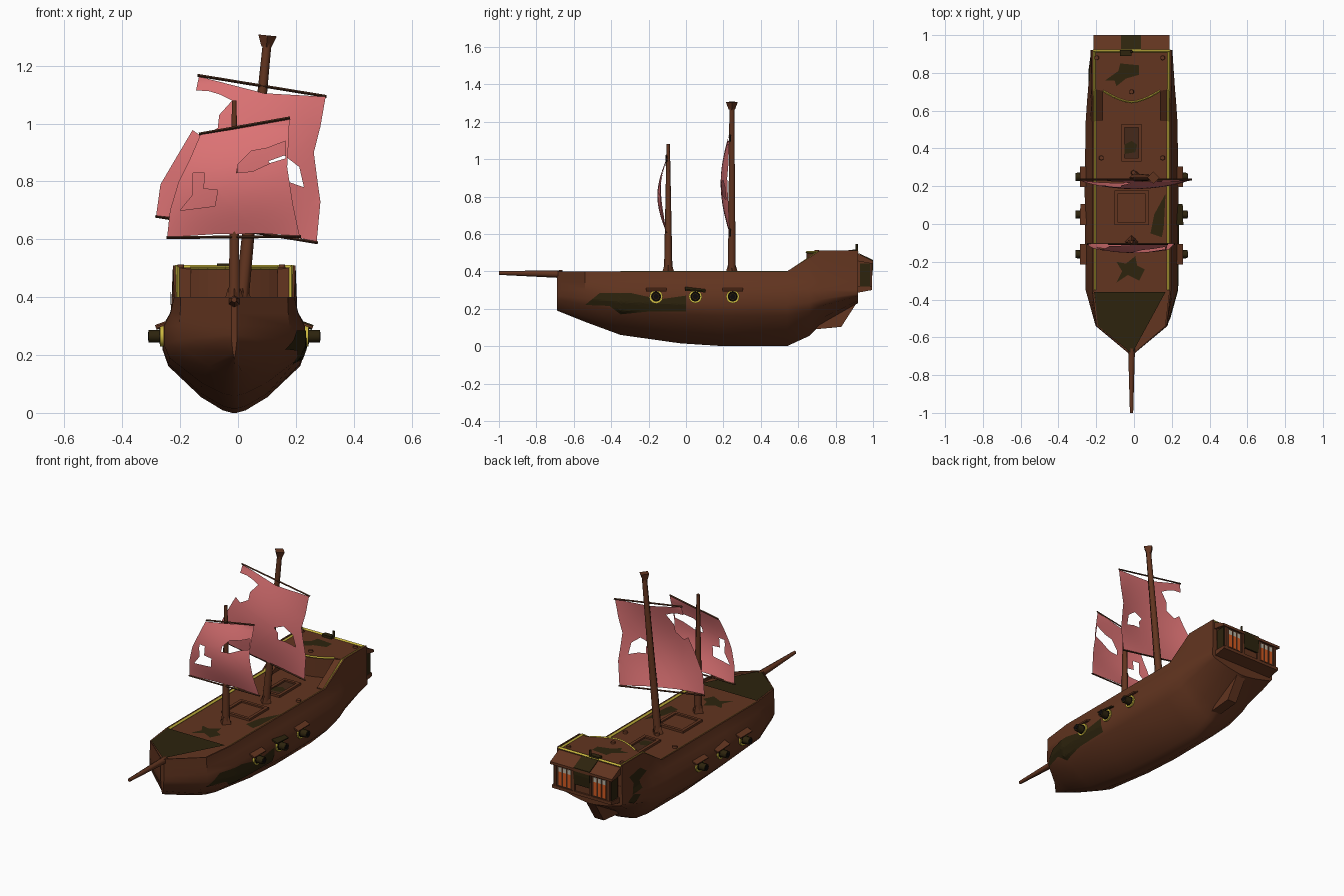
import bpy, bmesh, math
from mathutils import Vector
from mathutils.bvhtree import BVHTree

if "Cube" in bpy.data.objects:
    bpy.data.objects.remove(bpy.data.objects["Cube"])

CX = -0.013            # hull centre line


def mat(name, r, g, b):
    m = bpy.data.materials.new(name)
    m.diffuse_color = (r, g, b, 1)
    m.use_nodes = True
    m.node_tree.nodes["Principled BSDF"].inputs["Base Color"].default_value = m.diffuse_color
    return m


WOOD = mat("brown wood", .122, .035, .014)
DARK = mat("dark wood", .060, .022, .010)
OLIVE = mat("dark olive", .026, .017, .004)
PINK = mat("faded red cloth", .74, .175, .18)
GOLD = mat("gold trim", .60, .48, .05)
BLACK = mat("black", .004, .003, .003)
GLOW = mat("orange glow", .65, .10, .015)
PALE = mat("pale glass", .50, .45, .36)


def finish(bm, name, m, smooth=0, shift=True):
    bmesh.ops.recalc_face_normals(bm, faces=bm.faces)
    me = bpy.data.meshes.new(name)
    bm.to_mesh(me)
    bm.free()
    me.materials.append(m)
    ob = bpy.data.objects.new(name, me)
    bpy.context.collection.objects.link(ob)
    if shift:
        ob.location.x = CX
    if smooth:
        bpy.ops.object.select_all(action='DESELECT')
        ob.select_set(True)
        bpy.context.view_layer.objects.active = ob
        bpy.ops.object.shade_smooth_by_angle(angle=math.radians(smooth))
    return ob


def box_into(bm, c, s):
    v = bmesh.ops.create_cube(bm, size=1)['verts']
    bmesh.ops.scale(bm, vec=s, verts=v)
    bmesh.ops.translate(bm, vec=c, verts=v)


def box(name, c, s, m):
    bm = bmesh.new()
    box_into(bm, c, s)
    return finish(bm, name, m)


def tube_into(bm, p, q, r1, r2, n=8):
    p, q = Vector(p), Vector(q)
    v = bmesh.ops.create_cone(bm, cap_ends=True, segments=n, radius1=r1, radius2=r2,
                              depth=(q - p).length)['verts']
    bmesh.ops.rotate(bm, verts=v, matrix=(q - p).to_track_quat('Z', 'Y').to_matrix())
    bmesh.ops.translate(bm, vec=(p + q) / 2, verts=v)


def tube(name, p, q, r1, r2, m, n=8, shift=True):
    bm = bmesh.new()
    tube_into(bm, p, q, r1, r2, n)
    return finish(bm, name, m, 0 if n < 5 else 65, shift)


def push(bm, f, vec):
    r = bmesh.ops.extrude_face_region(bm, geom=[f])['geom']
    bmesh.ops.translate(bm, vec=vec, verts=[g for g in r if isinstance(g, bmesh.types.BMVert)])


def prism(name, pts, x0, x1, m):
    """Side profile (y, z) pushed across x."""
    bm = bmesh.new()
    push(bm, bm.faces.new([bm.verts.new((x0, y, z)) for y, z in pts]), (x1 - x0, 0, 0))
    return finish(bm, name, m)


def filled(loops, cuts):
    """Filled 2D outline with holes, refined; plane coordinates are in x, y."""
    bm = bmesh.new()
    for lp in loops:
        vs = [bm.verts.new((a, b, 0)) for a, b in lp]
        for i in range(len(vs)):
            bm.edges.new((vs[i - 1], vs[i]))
    bmesh.ops.triangle_fill(bm, edges=bm.edges[:], use_beauty=True, normal=(0, 0, 1))
    bmesh.ops.subdivide_edges(bm, edges=bm.edges[:], cuts=cuts, use_grid_fill=True)
    return bm


# Hull: lofted sections (y, half width on top, half width of bulge, keel z, top z)
stations = [(-.69, .010, .010, .19, .40), (-.54, .185, .19, .13, .40), (-.35, .208, .243, .06, .40),
            (-.03, .208, .247, .015, .40), (.2, .208, .248, 0, .40), (.54, .208, .243, 0, .40),
            (.66, .21, .235, .055, .475), (.715, .212, .23, .11, .51), (.92, .212, .216, .23, .51)]
bm = bmesh.new()
rings = []
for y, t, b, k, top in stations:
    h = .30 - k
    half = [(max(t - .008, .003), .385), (max(t - .008, .003), top), (t, top), (t + .35 * (b - t), .345),
            (b, .30), (b, k + .73 * h), (.92 * b, k + .54 * h), (.46 * b, k + .18 * h),
            (.16 * b, k + .03 * h), (.03 * b, k)]
    pts = half + [(-x, z) for x, z in reversed(half)]
    rings.append([bm.verts.new((x, y, z)) for x, z in pts])
for a, b in zip(rings, rings[1:]):
    for i in range(len(a)):
        bm.faces.new((a[i - 1], a[i], b[i], b[i - 1]))
bm.faces.new(rings[0])
bm.faces.new(rings[-1])
tree = BVHTree.FromBMesh(bm)
finish(bm, "hull", WOOD, 38)

# Quarterdeck with a curved front, side ramps, rudder
front = [(x, .645 + .06 * (abs(x) / .15) ** 1.6) for x in [-.15 + .03 * i for i in range(11)]]
bm = bmesh.new()
push(bm, bm.faces.new([bm.verts.new((x, y, .38)) for x, y in
                       [(-.205, .919), (-.205, .715)] + front + [(.205, .715), (.205, .919)]]), (0, 0, .123))
finish(bm, "quarterdeck", WOOD)
for s in (-1, 1):
    prism("side_ramp", [(.545, .38), (.545, .39), (.715, .503), (.715, .38)], s * .15, s * .204, WOOD)
prism("rudder", [(.69, .09), (.83, .103), (.915, .235), (.70, .26)], -.03, .03, WOOD)

# Gold trim just inside the rails and along the quarterdeck front
bm = bmesh.new()
path = [(-.35, .392), (.545, .392), (.71, .502), (.915, .502)]
for s in (-1, 1):
    for (y0, z0), (y1, z1) in zip(path, path[1:]):
        tube_into(bm, (s * .198, y0, z0), (s * .198, y1, z1), .009, .009, 4)
tube_into(bm, (-.205, .915, .503), (.205, .915, .503), .008, .008, 4)
for p, q in zip(front, front[1:]):
    tube_into(bm, (*p, .502), (*q, .502), .006, .006, 4)
finish(bm, "gold_trim", GOLD)


# Olive weathering patches draped on the hull and decks
def patch(name, pts, to3d, direction, drape=True):
    bm = filled([pts], 7 if drape else 0)
    d = Vector(direction)
    for v in bm.verts:
        p = Vector(to3d(v.co.x, v.co.y))
        hit = tree.ray_cast(p, d)[0] if drape else None
        v.co = (hit if hit else p) - d * .004
    finish(bm, name, OLIVE)


patch("bow_side_patch", [(-.46, .285), (-.54, .22), (-.41, .215), (-.35, .17), (-.2, .185), (0, .185),
                         (0, .27), (-.14, .25), (-.3, .285)], lambda y, z: (1, y, z), (-1, 0, 0))
port = (lambda y, z: (-1, y, z), (1, 0, 0))
patch("stern_side_patch", [(.70, .40), (.76, .44), (.86, .42), (.82, .37), (.84, .31), (.75, .32), (.77, .37)], *port)
patch("stern_low_patch", [(.77, .29), (.83, .31), (.88, .28), (.82, .25)], *port)


def deck_patch(name, z, pts):
    patch(name, pts, lambda x, y: (x, y, z), (0, 0, -1), False)


deck_patch("bow_deck_cover", .398, [(-.198, -.36), (.18, -.36), (.006, -.68), (-.006, -.68), (-.178, -.54)])
deck_patch("fore_deck_patch", .383, [(-.08, -.2), (-.03, -.21), (.02, -.17), (.03, -.22), (.07, -.24), (.04, -.3),
                                     (-.02, -.27), (-.08, -.31), (-.05, -.25)])
deck_patch("mid_deck_patch", .383, [(.12, .05), (.18, .16), (.17, -.02), (.16, -.07), (.10, -.05)])
deck_patch("quarterdeck_patch", .502, [(-.14, .76), (-.07, .81), (-.06, .85), (.04, .84), (.04, .79), (-.03, .77),
                                       (-.08, .73), (-.09, .76)])
deck_patch("hatch_patch", .388, [(-.04, .37), (.02, .38), (.03, .42), (0, .44), (-.04, .42)])


# Hatches with raised frames
def hatch(name, y, w, l, m):
    bm = bmesh.new()
    for s in (-1, 1):
        box_into(bm, (s * w / 2, y, .388), (.018, l, .02))
        box_into(bm, (0, y + s * l / 2, .388), (w + .018, .018, .02))
    finish(bm, name + "_frame", WOOD)
    box(name + "_cover", (0, y, .386), (w, l, .006), m)


hatch("main_hatch", .085, .165, .165, WOOD)
hatch("aft_hatch", .43, .09, .18, DARK)
# Deck clutter
for x, y, z in [(.01, .272, .387), (.01, -.085, .387), (-.16, .35, .387), (.165, .35, .387), (-.185, .88, .503),
                (.165, .88, .503), (0, .70, .503)]:
    tube("deck_post", (x, y, z - .01), (x, y, z + .010), .015, .012, WOOD, 6)
tube("stern_lantern", (0, .913, .50), (0, .913, .545), .008, .006, OLIVE, 6)
box("lantern_base", (-.03, .905, .507), (.06, .03, .02), OLIVE)

# Cannons with gold port rings and sloping lids
for s in (-1, 1):
    for i, y in enumerate((-.16, .05, .25)):
        z = .265
        tube("gun_port_ring", (s * .22, y, z), (s * .256, y, z), .036, .036, GOLD, 12)
        tube("gun_port_hole", (s * .22, y, z), (s * .258, y, z), .027, .027, BLACK, 12)
        tube("cannon_barrel", (s * .22, y, z), (s * .297, y, z), .024, .021, OLIVE, 8)
        tube("cannon_bore", (s * .28, y, z), (s * .298, y, z), .015, .015, BLACK, 8)
        lid = box("gun_port_lid", (0, 0, 0), (.045, .11, .008), OLIVE if i == 1 and s > 0 else WOOD)
        lid.location = (CX + s * .25, y, .303)
        lid.rotation_euler = (math.radians(-5 if i == 1 else 0), s * math.radians(20), 0)

# Stern gallery: cabin, sloped roof, sill and lit windows
prism("stern_cabin", [(.90, .29), (.985, .305), (.985, .455), (.90, .48)], -.185, .185, WOOD)
prism("gallery_roof", [(.915, .497), (1.0, .455), (1.0, .44), (.915, .455)], -.202, .202, WOOD)
prism("gallery_sill", [(.915, .285), (.995, .30), (.995, .318), (.915, .318)], -.195, .195, WOOD)
prism("roof_patch", [(.915, .502), (1.0, .460), (1.0, .42), (.994, .36), (.984, .36), (.984, .45)], -.055, .05, OLIVE)
for s in (-1, 1):
    box("side_window", (s * .187, .957, .38), (.006, .056, .125), OLIVE)
    box("window_back", (s * .115, .986, .38), (.135, .006, .125), DARK)
    for name, m, xs, z0, z1 in (("window_glow", GLOW, (.085, .115, .145), .325, .405),
                                ("window_pale", PALE, (.085, .115, .145), .405, .432)):
        bm = bmesh.new()
        for x in xs:
            box_into(bm, (s * x, .988, (z0 + z1) / 2), (.019, .006, z1 - z0))
        finish(bm, name, m)
    for x in (.055, .175):
        box("gallery_post", (s * x, .988, .38), (.014, .012, .13), WOOD)

# Bowsprit and masts
tube("bowsprit", (0, -.66, .385), (0, -1, .391), .021, .010, WOOD, 6)
tube("main_mast", (.012, .245, .38), (.101, .245, 1.28), .024, .015, WOOD, 6, False)
tube("main_mast_foot", (.012, .245, .38), (.015, .245, .43), .036, .022, WOOD, 4, False)
tube("crow_nest", (.098, .245, 1.265), (.102, .245, 1.305), .017, .032, WOOD, 4, False)
tube("fore_mast", (-.013, -.095, .38), (-.013, -.095, 1.08), .023, .009, WOOD, 6, False)
tube("fore_mast_foot", (-.013, -.095, .38), (-.013, -.095, .43), .036, .022, WOOD, 4, False)


# Torn sails hung between two yards
def sail(name, loops, y0, depth, zlo, zhi, yards):
    bm = filled(loops, 5)
    for v in bm.verts:
        x, z = v.co.x, v.co.y
        t = min(max((z - zlo) / (zhi - zlo), 0), 1)
        belly = math.sin(math.pi * t) * (1 - .8 * min(1, abs(x) / .28) ** 2)
        v.co = (x, y0 - depth * belly, z)
    finish(bm, name, PINK, 60, False)
    for (xa, za), (xb, zb) in yards:
        tube(name + "_yard", (xa, y0, za), (xb, y0, zb), .005, .005, DARK, 4, False)


sail("fore_sail",
     [[(-.13, .962), (.03, .988), (.178, 1.015), (.175, .94), (.17, .85), (.19, .72), (.213, .612), (.08, .62),
       (-.08, .618), (-.245, .607), (-.235, .70), (-.205, .80), (-.165, .88)],
      [(-.005, .83), (0, .86), (.045, .905), (.10, .915), (.165, .94), (.165, .88), (.115, .865), (.05, .835)],
      [(-.155, .83), (-.115, .83), (-.12, .775), (-.07, .77), (-.08, .715), (-.20, .70), (-.155, .755)]],
     -.105, .048, .607, 1.0, [((-.135, .964), (.18, 1.02)), ((-.248, .606), (.217, .61))])
sail("main_sail",
     [[(-.135, 1.163), (.09, 1.105), (.303, 1.093), (.285, .99), (.262, .90), (.275, .80), (.285, .73), (.272, .592),
       (.1, .628), (-.1, .66), (-.283, .682), (-.268, .79), (-.215, .88), (-.157, .978), (-.125, .955),
       (-.07, .985), (-.065, 1.03), (-.02, 1.08), (-.06, 1.10), (-.10, 1.112), (-.145, 1.115)],
      [(.105, .87), (.16, .89), (.212, .85), (.228, .78), (.17, .80), (.125, .805), (.125, .845)]],
     .235, .05, .59, 1.15, [((-.14, 1.167), (.306, 1.094)), ((-.286, .68), (.276, .588))])
